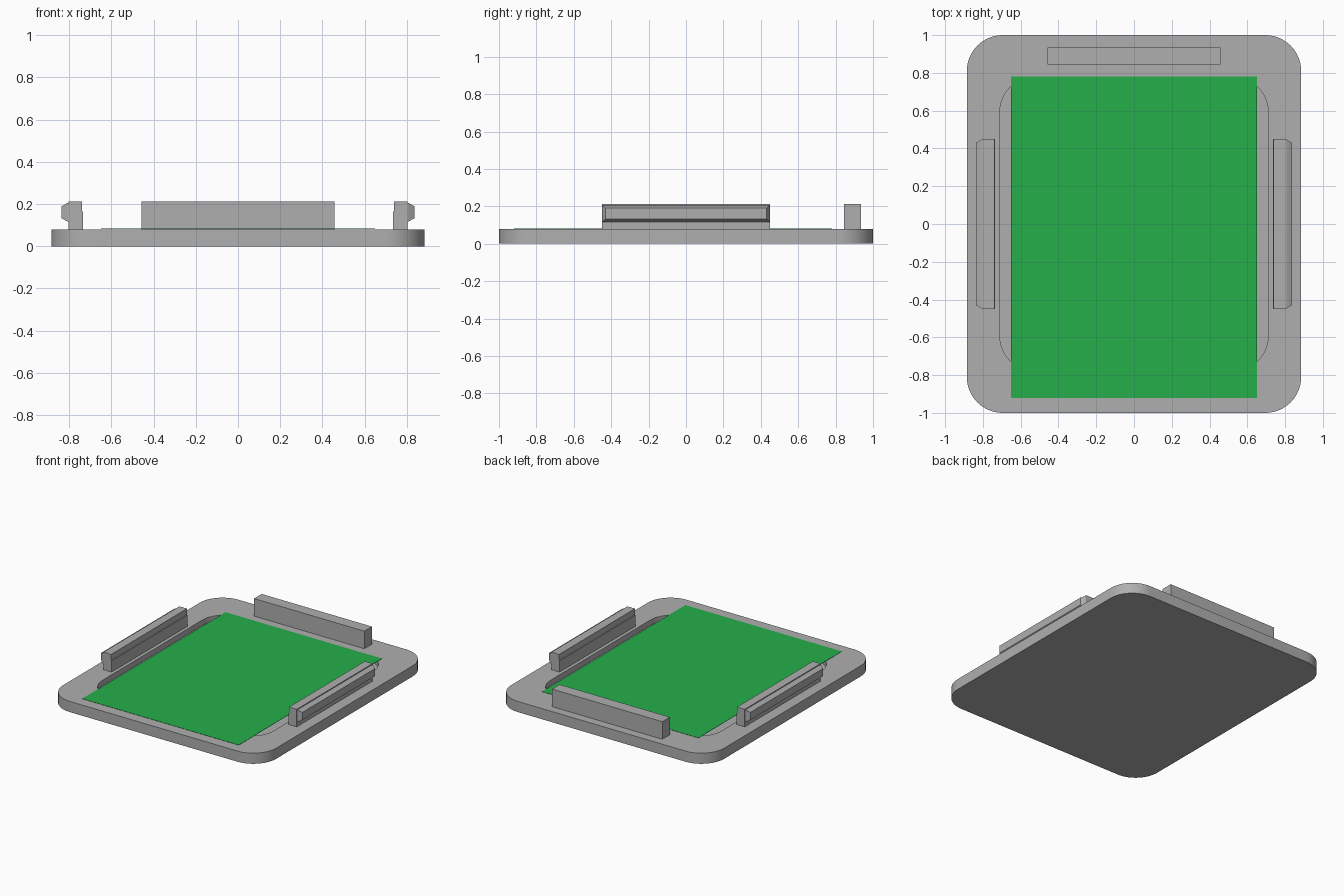
import bpy, bmesh, math

if "Cube" in bpy.data.objects:
    bpy.data.objects.remove(bpy.data.objects["Cube"])

TOP = 0.08      # top of the base plate
FLOOR = 0.04    # floor of the recess


def material(name, rgb):
    m = bpy.data.materials.new(name)
    m.diffuse_color = (*rgb, 1)
    m.use_nodes = True
    m.node_tree.nodes["Principled BSDF"].inputs["Base Color"].default_value = m.diffuse_color
    return m


grey = material("grey plastic", (0.43, 0.43, 0.43))
green = material("green panel", (0.018, 0.43, 0.07))


def finish(name, bm, mat):
    bmesh.ops.recalc_face_normals(bm, faces=bm.faces)
    mesh = bpy.data.meshes.new(name)
    bm.to_mesh(mesh)
    bm.free()
    mesh.materials.append(mat)
    ob = bpy.data.objects.new(name, mesh)
    bpy.context.collection.objects.link(ob)
    return ob


def box(name, x, y, z, mat):
    bm = bmesh.new()
    bmesh.ops.create_cube(bm, size=1)
    for v in bm.verts:
        for i, (lo, hi) in enumerate((x, y, z)):
            v.co[i] = hi if v.co[i] > 0 else lo
    return finish(name, bm, mat)


def rounded_ring(bm, hx, hy, r, z, segments=14):
    ring = []
    for k, (sx, sy) in enumerate(((1, 1), (-1, 1), (-1, -1), (1, -1))):
        for i in range(segments + 1):
            a = math.pi / 2 * (k + i / segments)
            ring.append(bm.verts.new((sx * (hx - r) + r * math.cos(a),
                                      sy * (hy - r) + r * math.sin(a), z)))
    return ring


def bridge(bm, a, b):
    n = len(a)
    for i in range(n):
        j = (i + 1) % n
        bm.faces.new((a[i], a[j], b[j], b[i]))


# Base plate with rounded corners and a rounded recess in its top
bm = bmesh.new()
rings = [rounded_ring(bm, 0.885, 1.0, 0.19, 0),
         rounded_ring(bm, 0.885, 1.0, 0.19, TOP),
         rounded_ring(bm, 0.71, 0.775, 0.18, TOP),
         rounded_ring(bm, 0.71, 0.775, 0.18, FLOOR)]
for a, b in zip(rings, rings[1:]):
    bridge(bm, a, b)
bm.faces.new(rings[0])
bm.faces.new(rings[-1])
plate = finish("base_plate", bm, grey)
bpy.context.view_layer.objects.active = plate
plate.select_set(True)
bpy.ops.object.shade_smooth_by_angle(angle=math.radians(30))

# Thin green panel lying over the recess
box("green_panel", (-0.65, 0.65), (-0.92, 0.78), (TOP + 0.001, TOP + 0.003), green)

# Stop block at the back
box("back_stop", (-0.458, 0.458), (0.845, 0.935), (TOP - 0.005, 0.212), grey)

# Side clips: stepped rail with a bevelled catch on the outer face
RAIL = [(0.735, TOP - 0.005), (0.803, TOP - 0.005), (0.803, 0.212),
        (0.739, 0.212), (0.739, 0.165), (0.735, 0.165)]
for side, sx in (("left", -1), ("right", 1)):
    bm = bmesh.new()
    ends = [[bm.verts.new((sx * x, y, z)) for x, z in RAIL] for y in (-0.45, 0.45)]
    bridge(bm, *ends)
    for end in ends:
        bm.faces.new(end)
    finish(side + "_rail", bm, grey)

    bm = bmesh.new()
    loops = []
    for x, hy, z0, z1 in ((0.800, 0.45, 0.117, 0.205), (0.808, 0.447, 0.117, 0.205),
                          (0.836, 0.43, 0.133, 0.19)):
        loops.append([bm.verts.new((sx * x, y, z)) for y, z in
                      ((-hy, z0), (hy, z0), (hy, z1), (-hy, z1))])
    for a, b in zip(loops, loops[1:]):
        bridge(bm, a, b)
    bm.faces.new(loops[0])
    bm.faces.new(loops[-1])
    finish(side + "_catch", bm, grey)
